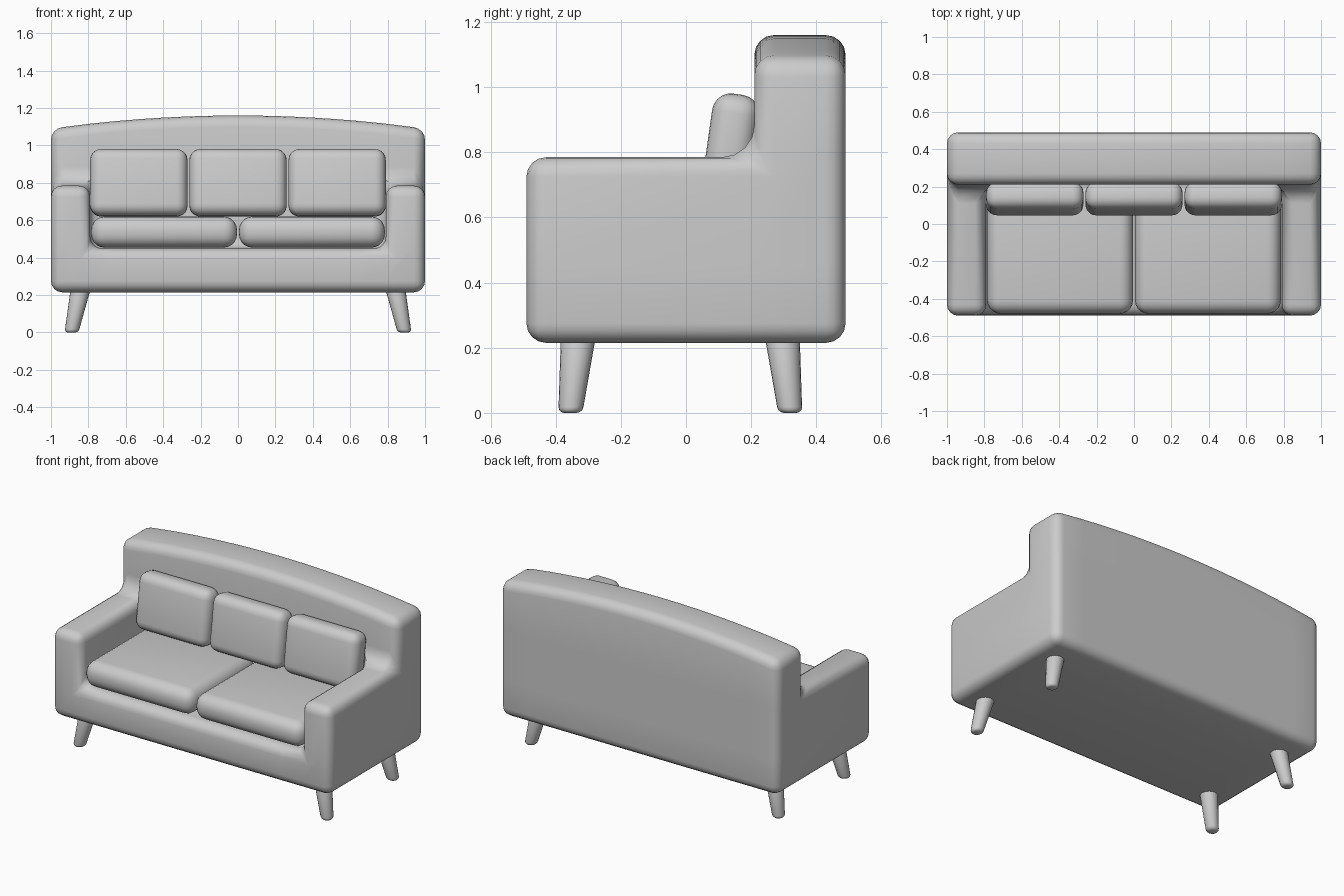
import bpy, bmesh, math
from mathutils import Vector

cube = bpy.data.objects.get("Cube")
if cube:
    bpy.data.objects.remove(cube, do_unlink=True)

GREY = (0.6, 0.6, 0.6, 1)
fabric = bpy.data.materials.new("plain grey")
fabric.use_nodes = True
fabric.diffuse_color = GREY
fabric.node_tree.nodes["Principled BSDF"].inputs["Base Color"].default_value = GREY


def finish(bm, name, width, segments, limit="ANGLE"):
    """Turn a bmesh into a smooth object with rounded edges."""
    bmesh.ops.recalc_face_normals(bm, faces=bm.faces)
    mesh = bpy.data.meshes.new(name)
    bm.to_mesh(mesh)
    bm.free()
    obj = bpy.data.objects.new(name, mesh)
    bpy.context.collection.objects.link(obj)
    mesh.materials.append(fabric)
    bevel = obj.modifiers.new("rounding", "BEVEL")
    bevel.width = width
    bevel.segments = segments
    bevel.limit_method = limit
    bevel.use_clamp_overlap = False
    bpy.ops.object.select_all(action="DESELECT")
    obj.select_set(True)
    bpy.context.view_layer.objects.active = obj
    bpy.ops.object.modifier_apply(modifier=bevel.name)
    bpy.ops.object.shade_smooth_by_angle(angle=math.radians(40))
    return obj


def make_frame():
    """Base, arms and arched back as one body, from the outer faces of filled cells."""
    inner, arm_z, back_y = 0.79, 0.785, 0.21
    columns = 12
    xs = [-1] + [inner * (2 * i / columns - 1) for i in range(columns + 1)] + [1]
    ys = [-0.49, back_y, 0.49]
    zs = [0.215, 0.45, arm_z, None]

    def filled(i, j, k):
        if not (0 <= i < len(xs) - 1 and 0 <= j < 2 and 0 <= k < 3):
            return False
        is_arm = i in (0, len(xs) - 2)
        return k == 0 or j == 1 or (k == 1 and is_arm)

    bm = bmesh.new()
    verts = {}

    def vert(i, j, k):
        if (i, j, k) not in verts:
            z = zs[k] if k < 3 else 1.16 - 0.07 * xs[i] ** 2
            verts[i, j, k] = bm.verts.new((xs[i], ys[j], z))
        return verts[i, j, k]

    for i in range(len(xs) - 1):
        for j in range(2):
            for k in range(3):
                if not filled(i, j, k):
                    continue
                for axis in range(3):
                    for side in (0, 1):
                        cell = [i, j, k]
                        cell[axis] += 2 * side - 1
                        if filled(*cell):
                            continue
                        corners = []
                        for u, v in ((0, 0), (1, 0), (1, 1), (0, 1)):
                            c = [i, j, k]
                            c[axis] += side
                            c[(axis + 1) % 3] += u
                            c[(axis + 2) % 3] += v
                            corners.append(vert(*c))
                        bm.faces.new(corners)

    # Sharp edges are rounded; the sweep from arm to back is wider
    bm.normal_update()
    bmesh.ops.recalc_face_normals(bm, faces=bm.faces)
    weight = bm.edges.layers.float.new("bevel_weight_edge")
    for e in bm.edges:
        if e.calc_face_angle(0) > math.radians(30):
            mid = (e.verts[0].co + e.verts[1].co) / 2
            sweep = (abs(mid.x) > inner + 0.01 and abs(mid.y - back_y) < 0.01
                     and abs(mid.z - arm_z) < 0.01)
            e[weight] = 1.0 if sweep else 0.6
    finish(bm, "sofa_frame", 0.1, 4, "WEIGHT")


def cushion(name, center, size, rounding, tilt=0):
    bm = bmesh.new()
    bmesh.ops.create_cube(bm, size=1)
    bmesh.ops.scale(bm, vec=size, verts=bm.verts)
    obj = finish(bm, name, rounding, 5)
    obj.location = center
    obj.rotation_euler.x = math.radians(tilt)


def leg(name, top, foot):
    """Tapered, splayed leg with a rounded foot."""
    bm = bmesh.new()
    bmesh.ops.create_cone(bm, cap_ends=True, segments=20, radius1=0.037,
                          radius2=0.054, depth=1)
    for v in bm.verts:
        t = v.co.z + 0.5
        middle = Vector(foot).lerp(Vector(top), t)
        v.co = Vector((v.co.x, v.co.y, 0)) + middle
    finish(bm, name, 0.018, 3)


make_frame()

for side, s in (("right", -1), ("left", 1)):
    cushion(side + "_seat_cushion", (s * 0.395, -0.135, 0.537), (0.78, 0.69, 0.166), 0.072)
    for end, y, splay in (("front", -0.33, -0.025), ("back", 0.295, 0.025)):
        leg(f"{end}_{side}_leg", (s * 0.84, y, 0.24), (s * 0.89, y + splay, 0))

for side, x in (("right", -0.53), ("middle", 0), ("left", 0.53)):
    cushion(side + "_back_pillow", (x, 0.135, 0.8), (0.52, 0.145, 0.36), 0.058, -8)
